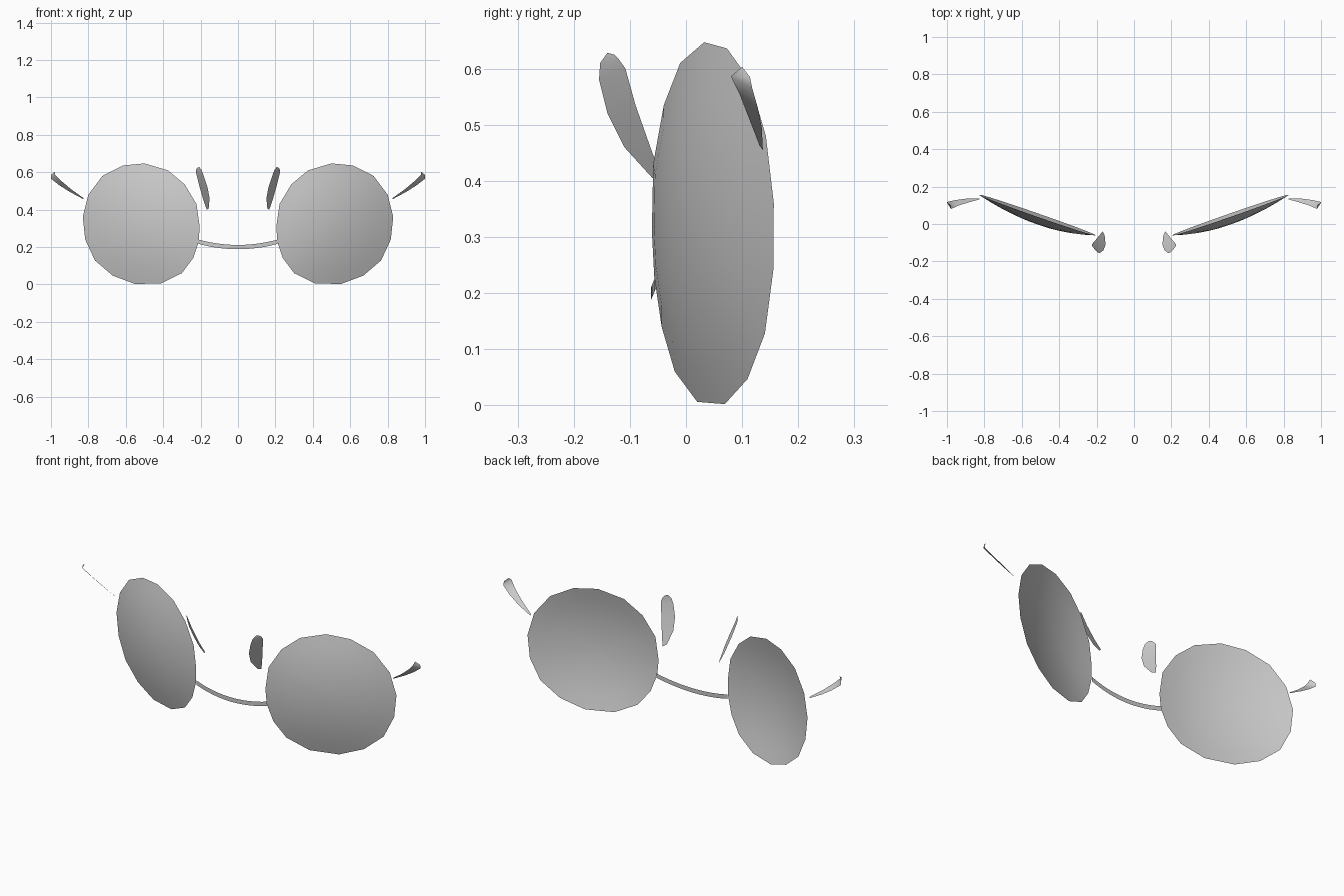
import bpy

if "Cube" in bpy.data.objects:
    bpy.data.objects.remove(bpy.data.objects["Cube"])


def make(name, verts, faces, mirror=True):
    mesh = bpy.data.meshes.new(name)
    mesh.from_pydata(verts, [], faces)
    mesh.polygons.foreach_set("use_smooth", [True] * len(mesh.polygons))
    ob = bpy.data.objects.new(name, mesh)
    bpy.context.collection.objects.link(ob)
    if mirror:
        ob.modifiers.new("mirror", 'MIRROR').use_mirror_merge = False
    return ob


def strip(name, edge_a, edge_b, mirror=True):
    """Ribbon of quads between two edges of equal length."""
    n = len(edge_a)
    faces = [(i, i + 1, n + i + 1, n + i) for i in range(n - 1)]
    return make(name, edge_a + edge_b, faces, mirror)


# Lenses: 17-sided rim (x, z) filled with shallow domed rings, angled outwards
rim = [(.50, .647), (.615, .636), (.725, .58), (.80, .48), (.83, .36), (.817, .24),
       (.765, .128), (.67, .047), (.55, .002), (.41, .006), (.30, .06), (.24, .14),
       (.21, .23), (.205, .31), (.222, .43), (.285, .535), (.375, .61)]
cx, cz, depth, rings = .515, .325, .05, 5
n = len(rim)


def lens_point(x, z, s):
    px, pz = cx + (x - cx) * s, cz + (z - cz) * s
    py = .35 * (px - .205) - .062 - .03 * (pz - .35) - depth * (1 - s * s)
    return (px, py, pz)


verts = [lens_point(x, z, r / rings) for r in range(rings, 0, -1) for x, z in rim]
verts.append(lens_point(cx, cz, 0))
faces = []
for i in range(n):
    j = (i + 1) % n
    for r in range(rings - 1):
        a, b = r * n, (r + 1) * n
        faces.append((a + j, a + i, b + i, b + j))
    last = (rings - 1) * n
    faces.append((last + j, last + i, rings * n))
for f in range(len(faces)):
    faces[f] = tuple(reversed(faces[f]))
make("lenses", verts, faces)

# Bridge: thin curved ribbon between the lenses
low, high = [], []
for k in range(-6, 7):
    t = k / 6
    y = -.062 + .012 * t * t
    low.append((.212 * t, y, .188 + .029 * t * t))
    high.append((.212 * t, y, .211 + .029 * t * t))
strip("bridge", low, high, mirror=False)

# Nose pads: slim leaf-shaped plates
strip("nose_pads",
      [(.157, -.060, .405), (.152, -.110, .46), (.163, -.140, .52),
       (.183, -.155, .58), (.194, -.153, .61), (.207, -.140, .628)],
      [(.167, -.040, .400), (.185, -.060, .45), (.209, -.090, .535),
       (.225, -.108, .60), (.223, -.120, .617), (.216, -.128, .625)])

# End pieces: small tapering plates at the outer sides
strip("end_pieces",
      [(.828, .131, .463), (.89, .114, .507), (.945, .096, .553),
       (.978, .080, .586), (.980, .100, .603)],
      [(.825, .137, .455), (.90, .135, .495), (.955, .128, .53),
       (1.0, .118, .565), (1.0, .114, .585)])
